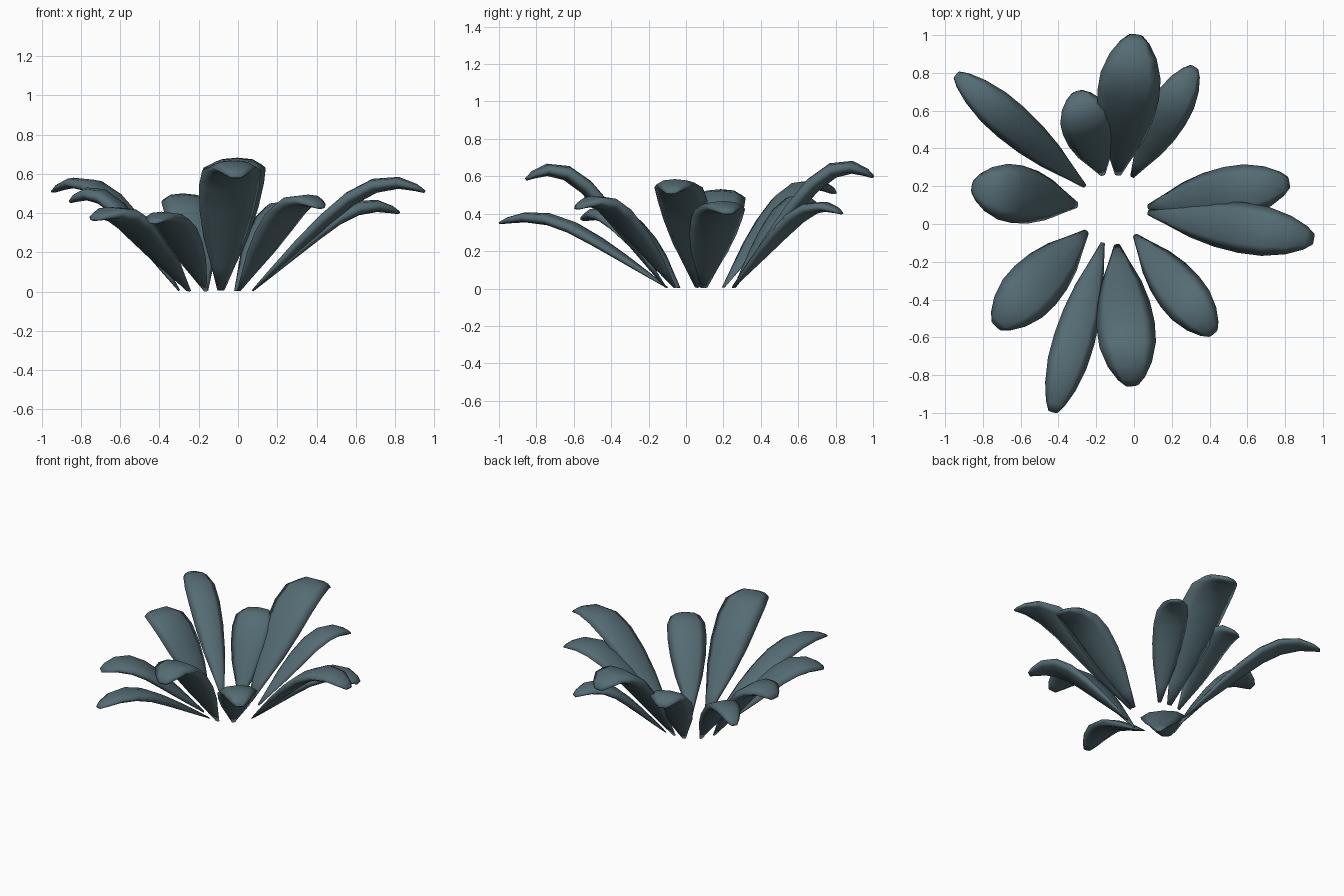
import bpy, bmesh, math
from mathutils import Vector

if "Cube" in bpy.data.objects:
    bpy.data.objects.remove(bpy.data.objects["Cube"])

mat = bpy.data.materials.new("slate_green")
mat.diffuse_color = (0.089, 0.148, 0.172, 1)
mat.use_nodes = True
mat.node_tree.nodes["Principled BSDF"].inputs["Base Color"].default_value = mat.diffuse_color

# stations along a leaf: distance, height / peak, width factor, thickness factor
STATIONS = [
    (0.00, 0.012, 0.10, 0.12), (0.12, 0.19, 0.36, 0.40), (0.27, 0.41, 0.70, 0.68),
    (0.42, 0.62, 0.91, 0.90), (0.57, 0.805, 1.00, 1.00), (0.71, 0.915, 0.97, 0.98),
    (0.85, 0.94, 0.76, 0.80), (0.95, 0.90, 0.47, 0.50), (1.00, 0.865, 0.22, 0.20),
]
# lens-shaped cross-section (half width, half thickness)
SECTION = [(1, 0), (0.62, 0.78), (0, 1), (-0.62, 0.78),
           (-1, 0), (-0.62, -0.78), (0, -1), (0.62, -0.78)]


def leaf(name, base, tip, width, peak):
    b, t = Vector((*base, 0)), Vector((*tip, 0))
    out = (t - b).normalized()
    side = Vector((-out.y, out.x, 0))
    pts = [b.lerp(t, s[0]) + Vector((0, 0, s[1] * peak)) for s in STATIONS]
    thick = 0.03 + 0.17 * width
    bm = bmesh.new()
    rings = []
    for i, p in enumerate(pts):
        tangent = (pts[min(i + 1, len(pts) - 1)] - pts[max(i - 1, 0)]).normalized()
        up = tangent.cross(side).normalized()
        w, h = STATIONS[i][2] * width / 2, STATIONS[i][3] * thick / 2
        ring = []
        for a, c in SECTION:
            v = p + side * a * w + up * c * h
            v.z = max(v.z, 0)
            ring.append(bm.verts.new(v))
        rings.append(ring)
    for r0, r1 in zip(rings, rings[1:]):
        for k in range(8):
            n = (k + 1) % 8
            bm.faces.new((r0[k], r0[n], r1[n], r1[k]))
    bm.faces.new(rings[0])
    bm.faces.new(rings[-1])
    bmesh.ops.recalc_face_normals(bm, faces=bm.faces)
    for f in bm.faces:
        f.smooth = True
    me = bpy.data.meshes.new(name)
    bm.to_mesh(me)
    bm.free()
    me.materials.append(mat)
    ob = bpy.data.objects.new(name, me)
    bpy.context.collection.objects.link(ob)


# base xy, tip xy, width, peak height, counter-clockwise from the right
LEAVES = [
    ((0.075, 0.09), (0.82, 0.22), 0.28, 0.465),
    ((-0.01, 0.25), (0.32, 0.83), 0.22, 0.465),
    ((-0.085, 0.26), (0.01, 1.00), 0.33, 0.69),
    ((-0.165, 0.26), (-0.30, 0.70), 0.28, 0.50),
    ((-0.26, 0.20), (-0.94, 0.79), 0.21, 0.59),
    ((-0.30, 0.10), (-0.855, 0.20), 0.31, 0.53),
    ((-0.25, -0.04), (-0.73, -0.54), 0.30, 0.425),
    ((-0.165, -0.10), (-0.43, -0.995), 0.22, 0.405),
    ((-0.09, -0.11), (-0.01, -0.855), 0.31, 0.675),
    ((0.005, -0.06), (0.42, -0.58), 0.26, 0.495),
    ((0.075, 0.06), (0.95, -0.08), 0.27, 0.59),
]
for i, args in enumerate(LEAVES):
    leaf(f"leaf_{i + 1}", *args)
